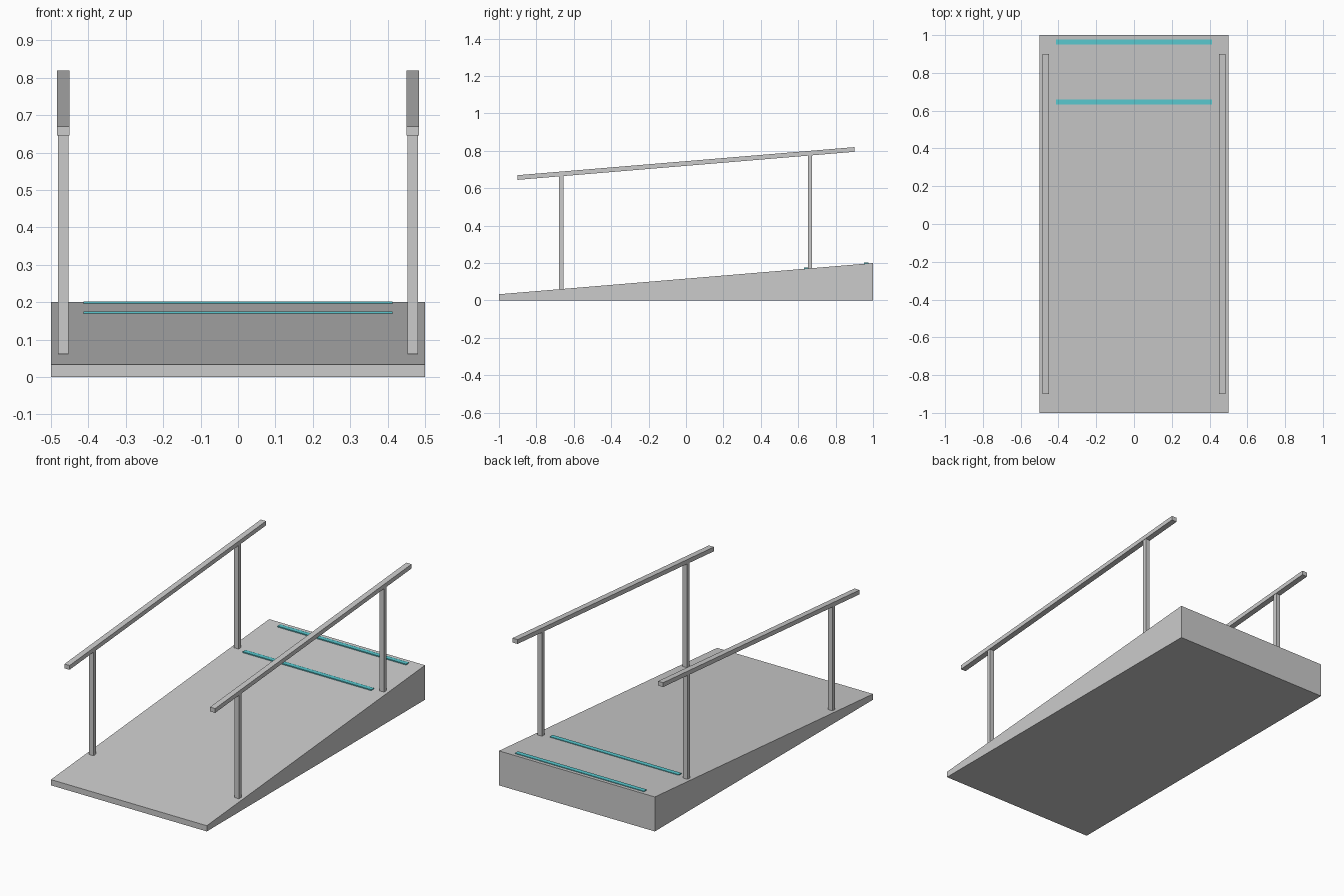
import bpy

if "Cube" in bpy.data.objects:
    bpy.data.objects.remove(bpy.data.objects["Cube"])

SLOPE = 1 / 12


def surf(y):
    return 0.2 + (y - 1) * SLOPE


def prism(name, x, width, profile):
    """Extrude a closed (y, z) profile along x, centred on x."""
    n = len(profile)
    verts = [(x + s * width / 2, y, z) for s in (-1, 1) for y, z in profile]
    faces = [tuple(range(n))[::-1], tuple(range(n, 2 * n))]
    faces += [(i, (i + 1) % n, n + (i + 1) % n, n + i) for i in range(n)]
    mesh = bpy.data.meshes.new(name)
    mesh.from_pydata(verts, [], faces)
    obj = bpy.data.objects.new(name, mesh)
    bpy.context.collection.objects.link(obj)
    return obj


# Ramp wedge
prism("ramp", 0, 1.0, [(-1, 0), (1, 0), (1, surf(1)), (-1, surf(-1))])

# Handrails parallel to the ramp, each on two posts
for side, x in (("left", -0.467), ("right", 0.467)):
    prism(side + "_handrail", x, 0.033, [
        (-0.9, 0.645), (0.9, 0.795), (0.9, 0.82), (-0.9, 0.67)])
    for end, y in (("lower", -0.667), ("upper", 0.663)):
        a, b = y - 0.011, y + 0.011
        prism(f"{side}_{end}_post", x, 0.028, [
            (a, surf(y)), (b, surf(y)),
            (b, 0.72 + b * SLOPE), (a, 0.72 + a * SLOPE)])

# Teal grip strips near the top
teal = bpy.data.materials.new("teal")
teal.diffuse_color = (0.1, 0.58, 0.62, 1)
teal.use_nodes = True
teal.node_tree.nodes["Principled BSDF"].inputs["Base Color"].default_value = teal.diffuse_color
for name, y in (("upper_grip_strip", 0.964), ("lower_grip_strip", 0.645)):
    a, b, z = y - 0.013, y + 0.013, surf(y)
    strip = prism(name, 0, 0.826, [
        (a, z - 0.001), (b, z - 0.001), (b, z + 0.005), (a, z + 0.005)])
    strip.data.materials.append(teal)
